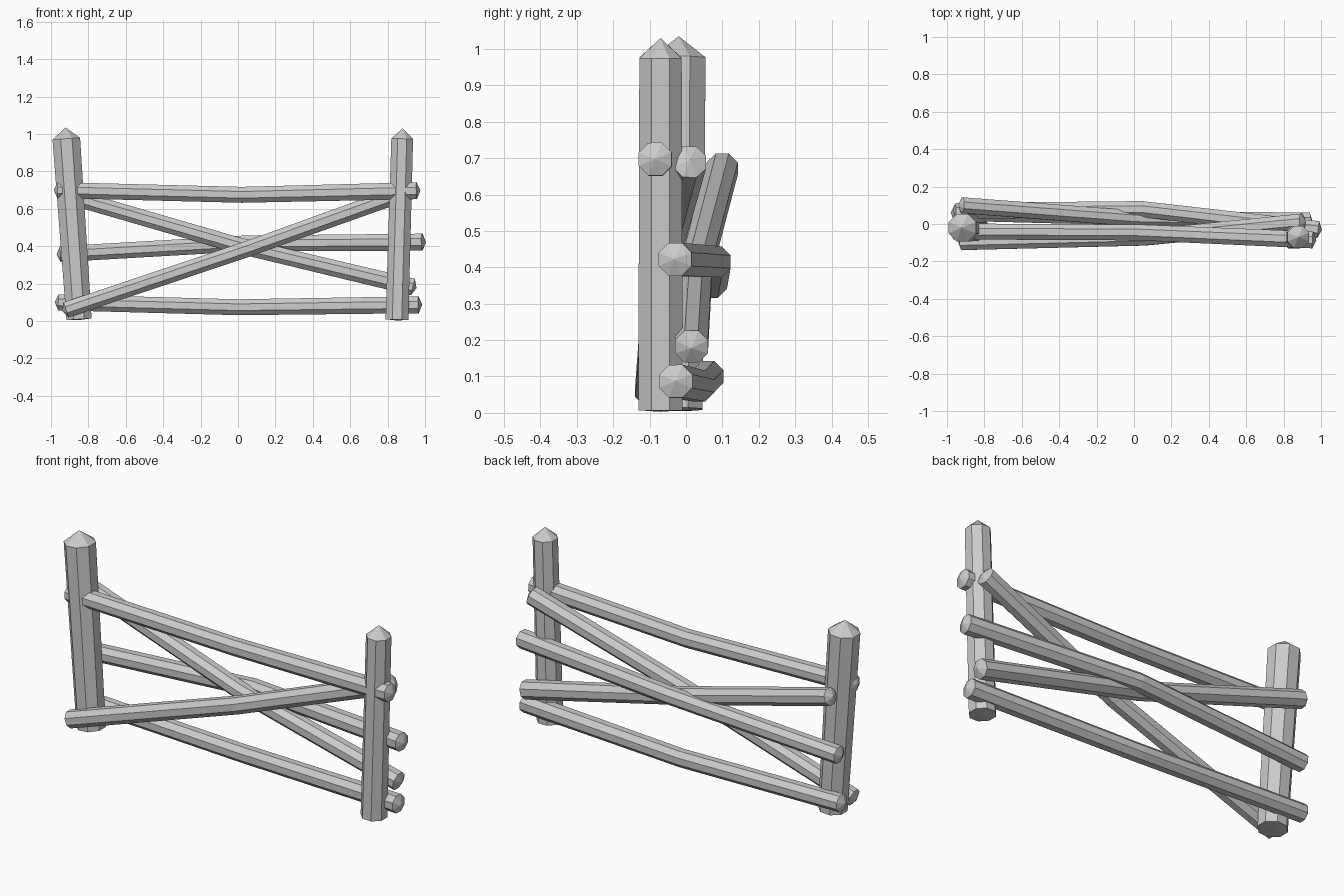
import bpy, bmesh, math
from mathutils import Vector

if "Cube" in bpy.data.objects:
    bpy.data.objects.remove(bpy.data.objects["Cube"])

SIDES = 8


def log(name, points, radii, caps, phase=0.5):
    """Faceted log swept along points, closed by a shallow cone at each end."""
    pts = [Vector(p) for p in points]
    n = len(pts)
    bm = bmesh.new()
    rings = []
    for i, p in enumerate(pts):
        t = (pts[min(i + 1, n - 1)] - pts[max(i - 1, 0)]).normalized()
        side = Vector((0, 1, 0))
        u = (side - t * side.dot(t)).normalized()
        v = t.cross(u)
        ring = []
        for k in range(SIDES):
            a = 2 * math.pi * (k + phase) / SIDES
            ring.append(bm.verts.new(p + (u * math.cos(a) + v * math.sin(a)) * radii[i]))
        rings.append(ring)
    for a, b in zip(rings, rings[1:]):
        for k in range(SIDES):
            j = (k + 1) % SIDES
            bm.faces.new((a[k], a[j], b[j], b[k]))
    start = bm.verts.new(pts[0] + (pts[0] - pts[1]).normalized() * caps[0])
    end = bm.verts.new(pts[-1] + (pts[-1] - pts[-2]).normalized() * caps[1])
    for k in range(SIDES):
        j = (k + 1) % SIDES
        bm.faces.new((rings[0][j], rings[0][k], start))
        bm.faces.new((rings[-1][k], rings[-1][j], end))
    bmesh.ops.recalc_face_normals(bm, faces=bm.faces)
    mesh = bpy.data.meshes.new(name)
    bm.to_mesh(mesh)
    bm.free()
    obj = bpy.data.objects.new(name, mesh)
    bpy.context.collection.objects.link(obj)
    return obj


# Leaning posts with pointed tops
log("left_post", [(-0.85, -0.022, 0.010), (-0.918, -0.02, 0.975)],
    [0.073, 0.080], (0.005, 0.06))
log("right_post", [(0.85, -0.07, 0.008), (0.878, -0.07, 0.975)],
    [0.066, 0.063], (0.005, 0.055))

# Slightly bent rails: left end, middle, right end
rails = {
    "top_rail": [(-0.965, -0.04, 0.70), (0.02, -0.045, 0.675), (0.955, -0.085, 0.697)],
    "middle_rail": [(-0.95, 0.07, 0.358), (0.04, 0.08, 0.415), (0.985, -0.03, 0.422)],
    "bottom_rail": [(-0.96, 0.06, 0.10), (0.0, 0.035, 0.074), (0.965, -0.028, 0.087)],
    "front_brace": [(-0.92, -0.097, 0.060), (0.05, -0.073, 0.385), (0.90, 0.01, 0.690)],
    "back_brace": [(-0.92, 0.10, 0.672), (0.0, 0.03, 0.405), (0.935, 0.015, 0.182)],
}
for name, pts in rails.items():
    log(name, pts, [0.046, 0.046, 0.049], (0.02, 0.02))
